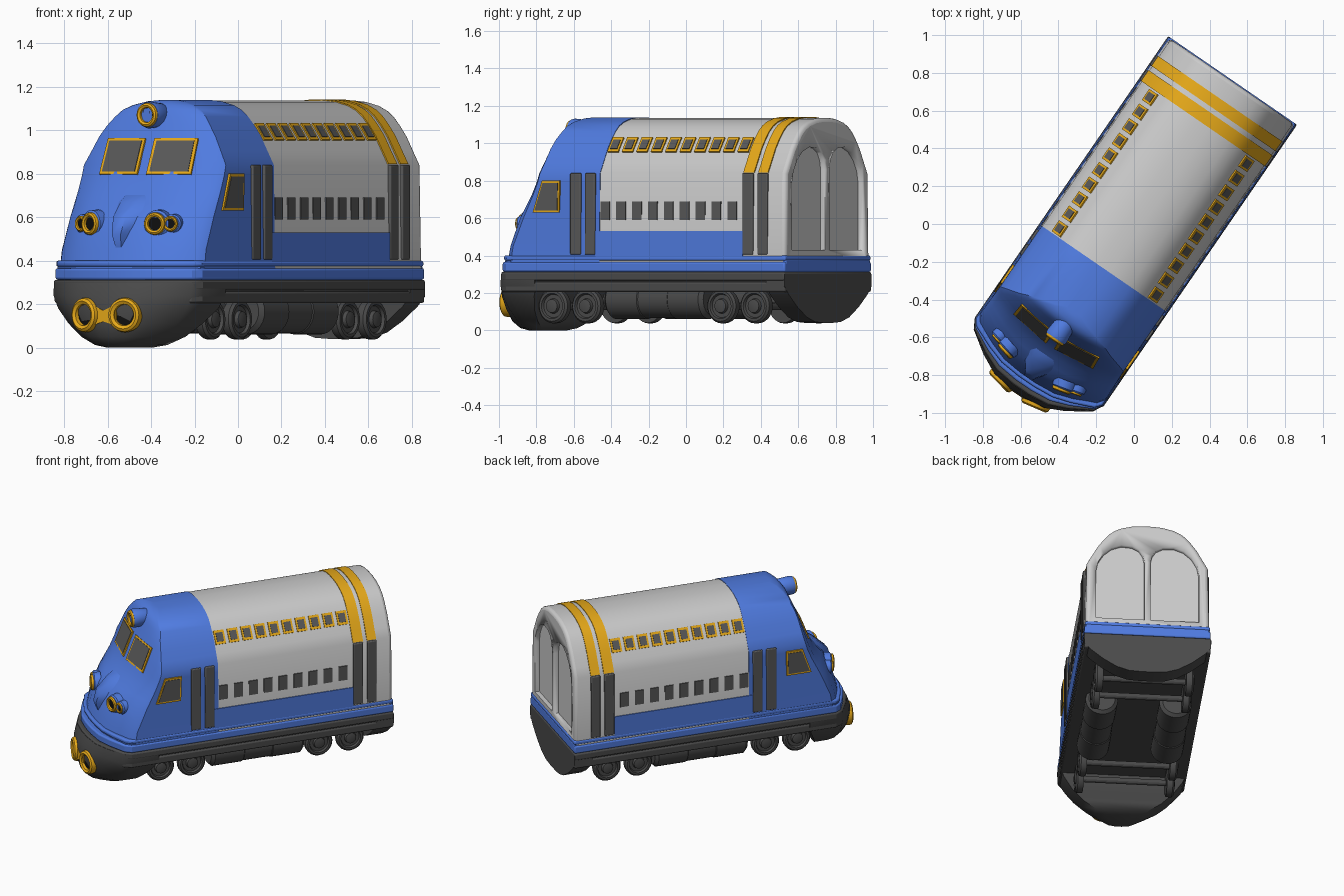
import bpy, bmesh, math
from mathutils import Vector, Matrix
from mathutils.bvhtree import BVHTree

if "Cube" in bpy.data.objects:
    bpy.data.objects.remove(bpy.data.objects["Cube"])

TURN = Matrix.Rotation(math.radians(-34.5), 4, 'Z')   # the train stands diagonally
BLUE, ORANGE = (0.08, 0.2, 0.75, 1), (0.8, 0.4, 0.01, 1)
LIGHT, DARK, GLASS, BLACK = (0.55, 0.55, 0.55, 1), (0.07, 0.07, 0.07, 1), (0.1, 0.1, 0.1, 1), (0.005, 0.005, 0.005, 1)
mats = {}
REAR = 0.922


def finish(name, bm, color, angle=28, bevel=0):
    bmesh.ops.recalc_face_normals(bm, faces=bm.faces)
    bm.transform(TURN)
    me = bpy.data.meshes.new(name)
    bm.to_mesh(me)
    bm.free()
    ob = bpy.data.objects.new(name, me)
    bpy.context.collection.objects.link(ob)
    if color not in mats:
        mats[color] = bpy.data.materials.new("paint")
        mats[color].diffuse_color = color
    me.materials.append(mats[color])
    if bevel:
        m = ob.modifiers.new("bevel", 'BEVEL')
        m.width, m.segments, m.limit_method = bevel, 3, 'ANGLE'
        m.angle_limit = math.radians(50)
    bpy.ops.object.select_all(action='DESELECT')
    ob.select_set(True)
    bpy.context.view_layer.objects.active = ob
    bpy.ops.object.shade_smooth_by_angle(angle=math.radians(angle))
    return ob


def loft_mesh(rings):
    bm = bmesh.new()
    vs = [[bm.verts.new(p) for p in r] for r in rings]
    n = len(rings[0])
    for a, b in zip(vs, vs[1:]):
        for i in range(n):
            bm.faces.new((a[i], a[(i + 1) % n], b[(i + 1) % n], b[i]))
    bm.faces.new(vs[0])
    bm.faces.new(vs[-1])
    return bm


def loft(name, rings, color, **kw):
    return finish(name, loft_mesh(rings), color, **kw)


def prism(name, pts, y0, y1, color, **kw):
    return loft(name, [[(x, y, z) for x, z in pts] for y in (y0, y1)], color, **kw)


def box(name, x0, x1, y0, y1, z0, z1, color, **kw):
    return prism(name, [(x0, z0), (x1, z0), (x1, z1), (x0, z1)], y0, y1, color, **kw)


def plan(z, w, c, f, back):
    # outline seen from above: straight sides, blunt curved nose
    half = [(w, back), (w, c), (.93 * w, c + .28 * (f - c)), (.64 * w, c + .68 * (f - c)),
            (.4 * w, c + .92 * (f - c)), (.12 * w, f)]
    return [(x, y, z) for x, y in half] + [(-x, y, z) for x, y in reversed(half)]


def panel(name, corners, t, color):
    c = [Vector(p) for p in corners]
    n = (c[1] - c[0]).cross(c[3] - c[0]).normalized() * t
    return loft(name, [[p - n for p in c], [p + n for p in c]], color)


def framed(name, corners, grow=.012):
    mid = sum((Vector(p) for p in corners), Vector()) / 4
    size = min((Vector(corners[0]) - Vector(corners[1])).length, (Vector(corners[1]) - Vector(corners[2])).length)
    inner = [mid + (Vector(p) - mid) * (1 - 2 * grow / size) for p in corners]
    panel(name + "_frame", corners, .008, ORANGE)
    panel(name + "_glass", inner, .011, GLASS)


def lathe(name, prof, origin, axis, color, n=28):
    q = Vector(axis).to_track_quat('Z', 'Y')
    rings = [[Vector(origin) + q @ Vector((r * math.cos(2 * math.pi * i / n), r * math.sin(2 * math.pi * i / n), d))
              for i in range(n)] for r, d in prof]
    return loft(name, rings, color)


def lamp(name, origin, axis, r, deep):
    lathe(name, [(r * .9, -deep), (r, 0), (r * .95, r * .2), (r * .8, r * .3), (r * .62, r * .2), (r * .58, -r * .1)],
          origin, axis, ORANGE)
    lathe(name + "_hole", [(r * .57, -r * .2), (r * .57, 0)], origin, axis, BLACK)


# Passenger body: side wall, sloped shoulder, rounded roof
ROOF = [(.393, .84), (.36, .9), (.322, .97), (.286, 1.02), (.25, 1.062), (.215, 1.09), (.17, 1.112), (.1, 1.13), (.04, 1.136)]


def mirrored(pts):
    return pts + [(-x, z) for x, z in reversed(pts)]


body = prism("passenger_body", mirrored([(.403, .33)] + ROOF), -.32, REAR - .005, LIGHT, bevel=.022)

# Arched recesses in the rear wall
for s in (1, -1):
    arch = [(.02, .43), (.335, .43), (.335, .78), (.32, .85), (.285, .91), (.235, .955), (.17, .98),
            (.1, .975), (.055, .95), (.03, .91), (.02, .86)]
    cut = prism("rear_recess_cutter", [(s * x, z) for x, z in arch], REAR - .035, REAR + .1, LIGHT)
    cut.hide_render = True
    cut.display_type = 'WIRE'
    m = body.modifiers.new("recess", 'BOOLEAN')
    m.object, m.operation, m.solver = cut, 'DIFFERENCE', 'EXACT'

# Cab shell lofted upward: height, half width, side corner, nose front
CAB = [(.36, .404, -.86, -1.0), (.45, .402, -.845, -.975), (.53, .401, -.81, -.95), (.6, .4, -.78, -.92),
       (.66, .399, -.75, -.87), (.72, .398, -.72, -.82), (.79, .397, -.69, -.78), (.84, .396, -.675, -.758),
       (.9, .363, -.665, -.735), (.97, .325, -.655, -.705), (1.02, .289, -.645, -.685), (1.062, .253, -.63, -.668),
       (1.093, .218, -.62, -.655), (1.115, .173, -.605, -.64), (1.133, .103, -.585, -.615), (1.139, .043, -.56, -.58)]
cab_bm = loft_mesh([plan(z, w, c, f, -.285) for z, w, c, f in CAB])
cab_tree = BVHTree.FromBMesh(cab_bm)
finish("cab_shell", cab_bm, BLUE, angle=32)


def snap(x, z):
    return cab_tree.ray_cast(Vector((x, -2, z)), Vector((0, 1, 0)))[0]


# Nose ridge between the lamps
loft("nose_ridge", [[(-w, y + .07, z), (-w * .4, y, z), (w * .4, y, z), (w, y + .07, z)]
                    for w, y, z in ((.03, -.965, .44), (.06, -.99, .52), (.085, -.965, .6), (.12, -.885, .67), (.15, -.79, .73))],
     BLUE, angle=50)

# Windscreens, cab side windows, face lamps, bumper lamps
for s in (1, -1):
    framed("windscreen", [snap(s * x, z) for x, z in ((.025, .795), (.255, .795), (.25, .96), (.025, .96))])
    framed("cab_side_window", [(s * .4, y, z) for y, z in ((-.715, .63), (-.545, .63), (-.54, .8), (-.655, .8))])
    for x, r in ((.18, .052), (.25, .036)):
        p = snap(s * x, .57)
        lathe("lamp_socket", [(r * 1.25, -.03), (r * 1.2, .012), (r, .02)], p, (s * .25, -1, 0), BLUE)
        lamp("face_lamp", p + Vector((0, -.022, 0)), (s * .25, -1, 0), r, .04)
    lamp("bumper_lamp", (s * .11, -1.078, .15), (s * .2, -1, 0), .08, .07)
    panel("lamp_bridge", [(s * x, -1.082, z) for x, z in ((0, .12), (.07, .1), (.07, .2), (0, .17))], .012, ORANGE)

# Roof lamp in its housing
lathe("roof_lamp_housing", [(.03, -.12), (.055, -.06), (.062, .02), (.058, .035)], (0, -.7, 1.07), (0, -1, 0), BLUE)
lamp("roof_lamp", (0, -.735, 1.07), (0, -1, 0), .056, .02)

# Ledges and chassis rails running the full length
for name, z0, z1, w, f, col in (("upper_ledge", .372, .4, .406, -1.01, BLUE), ("ledge_groove", .34, .38, .4, -1.0, BLUE),
                                ("lower_ledge", .312, .365, .41, -1.035, BLUE), ("upper_rail", .265, .312, .414, -1.06, DARK),
                                ("rail_groove", .25, .27, .4, -1.04, DARK), ("lower_rail", .205, .258, .41, -1.06, DARK)):
    loft(name, [plan(z, w, -.885, f, REAR) for z in (z0, z1)], col, bevel=.01)

# Bowl-shaped front bumper and rear skirt
loft("front_bumper", [plan(z, w, c, f, b) for z, w, c, f, b in (
    (0, .1, -.9, -1.0, -.84), (.012, .17, -.89, -1.04, -.82), (.05, .25, -.88, -1.075, -.79), (.11, .325, -.875, -1.09, -.76),
    (.18, .385, -.88, -1.092, -.72), (.24, .412, -.885, -1.085, -.7), (.3, .414, -.885, -1.062, -.7))], DARK, angle=40)
prism("rear_skirt", mirrored([(.41, .3), (.41, .235), (.37, .19), (.29, .125), (.2, .07), (.12, .045), (.04, .04)]),
      .8, REAR, DARK)

# Roof stripes, doors, side band and side windows
for k, (y0, y1) in enumerate(((.645, .715), (.742, .805))):
    prism("roof_stripe", mirrored([(x * 1.012, z + .005) for x, z in ROOF]), y0, y1, ORANGE)
for s in (1, -1):
    for y0, y1 in ((-.473, -.405), (-.378, -.312), (.645, .712), (.742, .805)):
        box("door_leaf", s * .38, s * .409, y0, y1, .405, .84, GLASS, bevel=.006)
    box("side_band", s * .38, s * .405, -.312, .645, .38, .53, BLUE)
    for i in range(9):
        y = -.25 + i * .103
        box("lower_window", s * .38, s * .402, y - .03, y + .03, .59, .69, GLASS)
    for i in range(10):
        y = -.243 + i * .0937
        framed("roof_window", [(s * .332, y - .035, .952), (s * .332, y + .035, .952),
                               (s * .28, y + .035, 1.028), (s * .28, y - .035, 1.028)])

# Wheels, axles and underfloor tanks
for y in (-.65, -.434, .443, .659):
    lathe("axle", [(.02, -.3), (.02, .3)], (0, y, .128), (1, 0, 0), DARK, 12)
    for s in (1, -1):
        lathe("wheel", [(.09, -.05), (.093, -.04), (.093, -.012), (.082, 0), (.068, 0), (.062, -.014), (.04, -.014),
                        (.036, .004), (.02, .008)], (s * .32, y, .13), (s, 0, 0), DARK)
for s in (1, -1):
    lathe("underfloor_tank", [(.085, -.32), (.105, -.3), (.105, -.1), (.1, -.095), (.1, .095), (.105, .1), (.105, .3), (.085, .32)],
          (s * .24, .015, .165), (0, 1, 0), DARK)

for m in bpy.data.materials:
    if m.users and not m.is_grease_pencil:
        m.use_nodes = True
        m.node_tree.nodes["Principled BSDF"].inputs["Base Color"].default_value = m.diffuse_color
